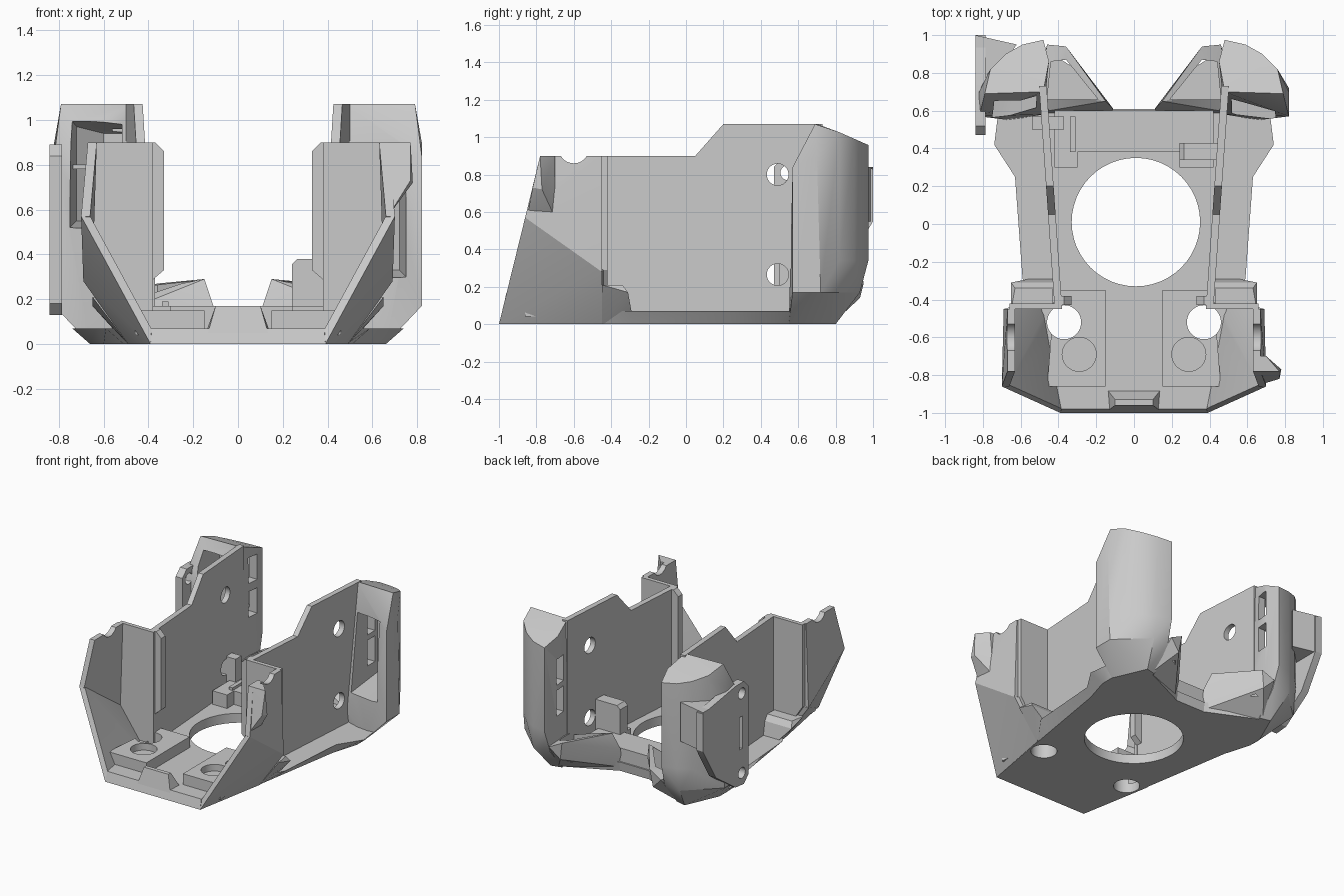
import bpy, bmesh, math
from mathutils import Vector, Matrix

if "Cube" in bpy.data.objects:
    bpy.data.objects.remove(bpy.data.objects["Cube"])

grey = bpy.data.materials.new("plain_grey")
grey.use_nodes = True
COLOUR = (0.59, 0.59, 0.59, 1)
grey.diffuse_color = COLOUR
grey.node_tree.nodes["Principled BSDF"].inputs["Base Color"].default_value = COLOUR
parts = []


def finish(name, bm, keep=True):
    bmesh.ops.recalc_face_normals(bm, faces=bm.faces)
    me = bpy.data.meshes.new(name)
    bm.to_mesh(me)
    bm.free()
    me.materials.append(grey)
    ob = bpy.data.objects.new(name, me)
    bpy.context.scene.collection.objects.link(ob)
    if keep:
        parts.append(ob)
    return ob


def hull(name, pts, s=1, keep=True):
    """Convex solid around points, x flipped by s."""
    bm = bmesh.new()
    vs = [bm.verts.new((x * s, y, z)) for x, y, z in pts]
    bmesh.ops.convex_hull(bm, input=vs)
    bmesh.ops.delete(bm, geom=[v for v in bm.verts if not v.link_faces], context='VERTS')
    bmesh.ops.dissolve_limit(bm, angle_limit=0.01, verts=bm.verts, edges=bm.edges)
    return finish(name, bm, keep)


def box(name, x0, x1, y0, y1, z0, z1, s=1, keep=True):
    return hull(name, [(x, y, z) for x in (x0, x1) for y in (y0, y1) for z in (z0, z1)], s, keep)


def loft(name, low, high):
    """Solid between two matching loops."""
    bm = bmesh.new()
    a = [bm.verts.new(p) for p in low]
    b = [bm.verts.new(p) for p in high]
    bm.faces.new(a)
    bm.faces.new(b)
    for i in range(len(a)):
        j = (i + 1) % len(a)
        bm.faces.new((a[i], a[j], b[j], b[i]))
    return finish(name, bm)


def sheet(name, yz, x_at, thick, s=1):
    """Upright side plate from a y-z outline."""
    return loft(name, [(s * x_at(y), y, z) for y, z in yz],
                [(s * (x_at(y) - thick), y, z) for y, z in yz])


def rod(centre, r, depth, axis='Z'):
    bm = bmesh.new()
    bmesh.ops.create_cone(bm, cap_ends=True, segments=48, radius1=r, radius2=r, depth=depth)
    if axis == 'X':
        bm.transform(Matrix.Rotation(math.pi / 2, 4, 'Y'))
    bm.transform(Matrix.Translation(Vector(centre)))
    return finish("cutter", bm, False)


def cut(ob, *cutters):
    for c in cutters:
        m = ob.modifiers.new("cut", 'BOOLEAN')
        m.operation, m.object, m.solver = 'DIFFERENCE', c, 'EXACT'
    bpy.context.view_layer.update()
    dg = bpy.context.evaluated_depsgraph_get()
    me = bpy.data.meshes.new_from_object(ob.evaluated_get(dg))
    ob.modifiers.clear()
    ob.data = me
    for c in cutters:
        bpy.data.objects.remove(c)


def ring(half, z):
    return [(x, y, z) for x, y in half] + [(-x, y, z) for x, y in reversed(half)]


# Floor plate with flared edge, fan opening and front holes
FLOOR = [(.39, -1), (.485, -.45), (.51, -.30), (.60, .25), (.66, .45), (.66, .55), (.55, .8), (.12, .6)]
LEDGE = [(.385, -.98), (.49, -.45), (.59, -.29), (.63, .25), (.74, .42), (.72, .58), (.58, .84), (.12, .61)]
floor = loft("floor_plate", ring(FLOOR, 0), ring(LEDGE, .07))
cut(floor, rod((.01, .01, 0), .34, 1), *[rod((s * .37, -.52, 0), .09, 1) for s in (1, -1)])

# Raised sill behind the fan opening, with a block and a bracket on it
sill = box("back_sill", -.42, .42, .3, .6, .05, .17)
cut(sill, rod((.01, .01, 0), .345, 1), box("cutter", -.3, .24, .2, .38, .07, .4, 1, False))
hull("sill_block", [(x, y, z) for y in (.34, .43)
                    for x, z in ((.24, .1), (.24, .355), (.265, .38), (.45, .38), (.45, .1))])
box("sill_bracket", -.54, -.37, .50, .57, .05, .34)
box("sill_bracket_arm", -.34, -.31, .38, .57, .05, .19)

# Front centre lip
hull("front_lip", [(x * s, y, z) for s in (1, -1)
                   for x, y, z in ((.14, -.99, .03), (.10, -.96, .17), (.10, -.93, .17), (.14, -.88, .06))])

# Per side: pocket bottom and top, slot bottoms
SIDES = ((1, "left", .28, .91, (.42, .65)), (-1, "right", .5, 1.03, (.52, .77)))
for s, side, low, high, slots in SIDES:
    # Front mounting block with one through hole and one blind hole
    block = hull(side + "_front_block",
                 [(x, y, z) for x, y in ((.15, -.86), (.46, -.86), (.15, -.35), (.42, -.35)) for z in (.04, .15)], s)
    cut(block, rod((s * .37, -.52, 0), .09, 1), rod((s * .29, -.69, .2), .09, .2),
        rod((.01, .01, 0), .345, 1))

    # Flared lower cheek and upright flap at the front corner
    quad = [(.39, -1, 0), (.70, -.86, .57), (.69, -.45, .28), (.49, -.45, 0)]
    cheek = hull(side + "_front_cheek", quad + [(x - .035, y + .01, z + .01) for x, y, z in quad], s)
    cut(cheek, rod((s * .37, -.52, 0), .09, .5))
    quad = [(.70, -.86, .57), (.69, -.45, .28), (.67, -.45, .9), (.67, -.78, .9)]
    flap = hull(side + "_front_flap", quad + [(x - .04, y, z) for x, y, z in quad], s)
    cut(flap, rod((s * .68, -.6, .94), .08, .4, 'X'))
    hull(side + "_front_panel", [(x, y, z) for y in (-.45, -.42)
                                 for x, z in ((.38, .08), (.52, .08), (.66, .29), (.66, .9), (.38, .9))], s)
    hull(side + "_inner_flange", [(x, y, z) for y in (-.43, -.38)
                                  for x, z in ((.40, .27), (.33, .33), (.33, .86), (.37, .9), (.40, .9))], s)
    # Corner boss continuing the flare of the cheek
    hull(side + "_corner_boss",
         [(.43, -.45, .03), (.49, -.45, 0), (.65, -.45, .21), (.43, -.45, .21), (.63, -.34, .21), (.43, -.34, .21),
          (.65, -.31, .17), (.43, -.31, .17), (.55, -.29, .06), (.43, -.29, .06)], s)

    # Thin side wall with stepped top and two screw holes
    wall = sheet(side + "_side_wall",
                 [(-.45, .05), (-.45, .9), (.05, .9), (.2, 1.07), (.73, 1.07), (.73, .05)],
                 lambda y: .42 + .07 * (y + .45), .04, s)
    cut(wall, *[rod((s * .47, .49, z), .058, .4, 'X') for z in (.8, .265)])

    # Rear corner pillar, pocketed from the front, slotted inside
    def top_z(y):
        return 1.07 - max(0, y - .72) * .44
    crown = [(.79, .69), (.76, .82), (.68, .90), (.59, .95), (.48, .975), (.45, .86), (.48, .7)]
    pillar = hull(side + "_rear_pillar",
                  [(x, y, z) for x, y in crown for z in (.34, top_z(y))]
                  + [(x, y, .17) for x, y in ((.82, .57), (.82, .72), (.60, .93), (.47, .92), (.48, .58))]
                  + [(.82, .57, .84), (.82, .70, .9)]
                  + [(x, y, 0) for x, y in ((.5, .6), (.66, .55), (.55, .8), (.47, .78))], s)
    pocket = hull("cutter", [(x, y, z) for x, y, a, b in (
        (.52, .4, 0, 0), (.77, .4, 0, 0), (.72, .81, .05, -.06), (.60, .9, .05, -.09), (.515, .9, .05, -.09))
        for z in (low + a, high + b)], s, False)
    cut(pillar, pocket, *[box("cutter", .4, .56, .78, .87, z, z + .19, s, False) for z in slots])

    # Low rear duct with hollow mouth
    duct = hull(side + "_rear_duct",
                [(.12, .58, .02), (.5, .58, 0), (.5, .78, 0), (.11, .61, .17), (.15, .65, .29), (.25, .66, .27),
                 (.36, .94, .27), (.46, .95, .22), (.38, .93, .14), (.5, .72, .22), (.45, .6, .17)], s)
    cut(duct, hull("cutter", [(x, y, z) for x, y in ((.19, .66), (.36, .87), (.44, .86), (.46, .66))
                              for z in (.1, .5)], s, False))

# Bar across the right pocket
box("right_pocket_bar", .50, .76, .68, .80, .78, .80, -1)

# Tab on the left front flap
hull("left_flap_tab", [(.67, -.85, .57), (.67, -.70, .57), (.77, -.82, .73), (.78, -.77, .72),
                       (.77, -.78, .9), (.70, -.70, .9), (.65, -.78, .9), (.65, -.70, .9)])

# Cable plate on the right pillar
plate = sheet("right_cable_plate",
              [(1.0, .83), (.8, .86), (.62, .89), (.52, .89), (.47, .84), (.47, .18), (.52, .13),
               (.62, .14), (.85, .30), (1.0, .55)],
              lambda y: .84, .055, -1)
cut(plate, *[rod((-.82, .545, z), .04, .4, 'X') for z in (.81, .22)],
    box("cutter", -.9, -.7, .54, .57, .40, .64, 1, False))
hull("right_cable_plate_web", [(x, y, z) for x, y in ((-.84, 1.0), (-.84, .74), (-.78, .74), (-.62, .95))
                               for z in (.55, .84)])

# Smooth the curved surfaces, keep creases sharp
bpy.ops.object.select_all(action='DESELECT')
for ob in parts:
    ob.select_set(True)
bpy.context.view_layer.objects.active = parts[0]
bpy.ops.object.shade_smooth_by_angle(angle=math.radians(25))
